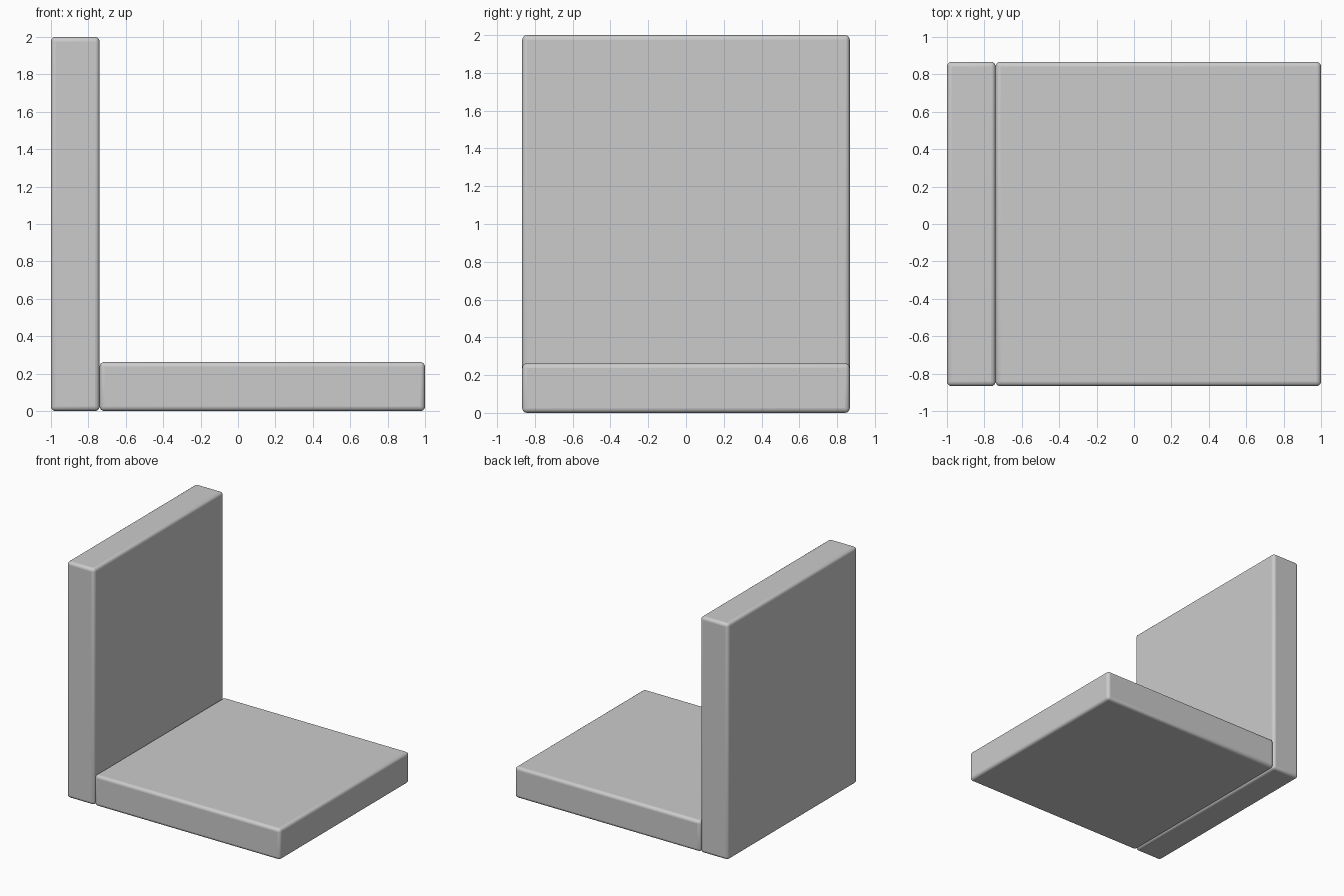
import bpy

if "Cube" in bpy.data.objects:
    bpy.data.objects.remove(bpy.data.objects["Cube"])


def rounded_box(name, low, high, radius=0.025):
    """Box between two corners with softly rounded edges."""
    size = [h - l for l, h in zip(low, high)]
    centre = [(h + l) / 2 for l, h in zip(low, high)]
    bpy.ops.mesh.primitive_cube_add(size=1, location=centre)
    box = bpy.context.object
    box.name = name
    box.scale = size
    bpy.ops.object.transform_apply(location=False, rotation=False, scale=True)
    bevel = box.modifiers.new("rounded_edges", 'BEVEL')
    bevel.width = radius
    bevel.segments = 4
    bpy.ops.object.shade_smooth_by_angle()
    return box


HALF_DEPTH = 0.867
SPLIT_X = -0.74

# Upright cushion
rounded_box("backrest", (-1, -HALF_DEPTH, 0), (SPLIT_X, HALF_DEPTH, 2))

# Flat cushion butted against the backrest
rounded_box("seat", (SPLIT_X, -HALF_DEPTH, 0), (1, HALF_DEPTH, 0.262))
